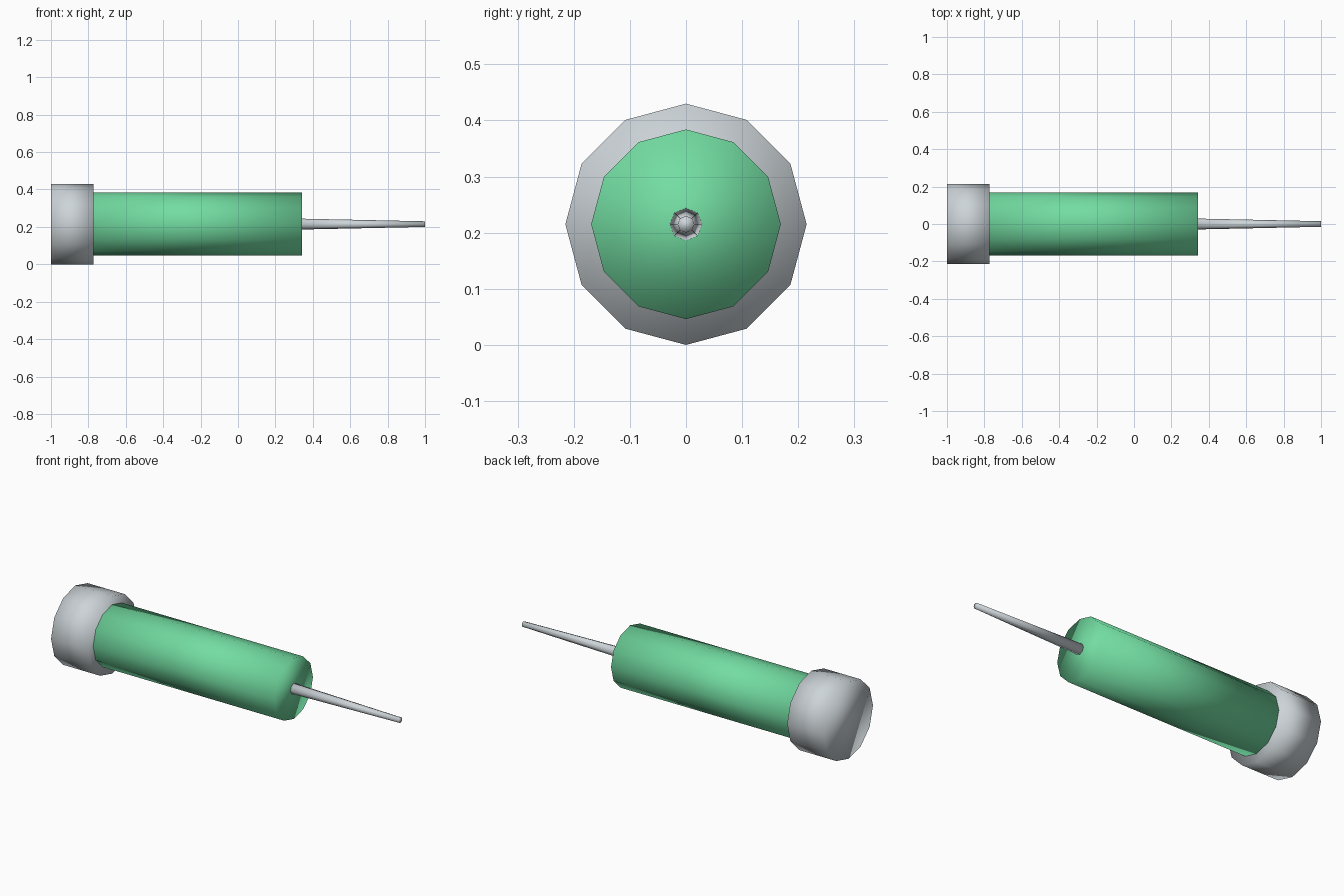
import bpy
import math

cube = bpy.data.objects.get("Cube")
if cube:
    bpy.data.objects.remove(cube, do_unlink=True)

AXIS_Z = 0.215


def make_material(name, color):
    mat = bpy.data.materials.new(name)
    mat.use_nodes = True
    mat.diffuse_color = color
    mat.node_tree.nodes["Principled BSDF"].inputs["Base Color"].default_value = color
    return mat


def rod(name, x_start, x_end, r_start, r_end, sides, mat):
    """Closed, smooth shaded cylinder or cone lying along the x axis."""
    bpy.ops.mesh.primitive_cone_add(
        vertices=sides, radius1=r_start, radius2=r_end, depth=x_end - x_start,
        end_fill_type='NGON', location=((x_start + x_end) / 2, 0, AXIS_Z),
        rotation=(0, math.pi / 2, 0))
    obj = bpy.context.object
    obj.name = name
    obj.data.materials.append(mat)
    bpy.ops.object.shade_smooth()
    return obj


green = make_material("green", (0.17, 0.72, 0.36, 1))
grey = make_material("light grey", (0.61, 0.66, 0.69, 1))

# Wide end cap, coloured barrel and tapered needle
rod("end_cap", -1.0, -0.773, 0.215, 0.215, 12, grey)
rod("barrel", -0.775, 0.343, 0.169, 0.169, 12, green)
rod("needle", 0.34, 1.0, 0.029, 0.015, 8, grey)
